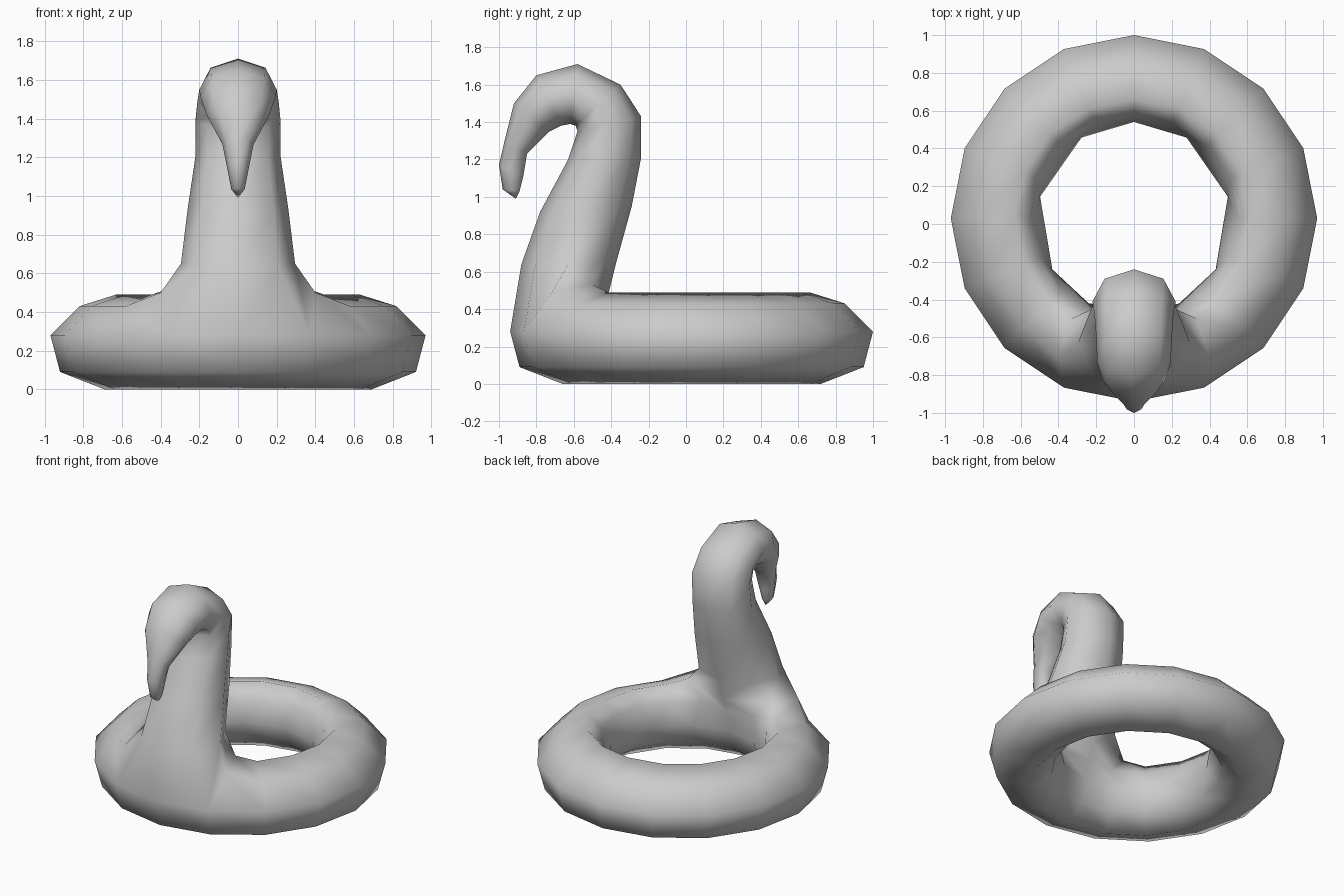
import bpy, bmesh
from math import sin, cos, radians, pi
from mathutils import Vector

cube = bpy.data.objects.get("Cube")
if cube:
    bpy.data.objects.remove(cube, do_unlink=True)

SIDES = 16
FRONT = SIDES // 2
bm = bmesh.new()

# Inflatable ring: cross-section as (radius, height), from the outer rim over the top
section = [(.97, .28), (.82, .43), (.63, .49), (.55, .4),
           (.51, .25), (.56, .1), (.69, 0), (.92, .09)]
# The innermost loop has fewer corners; repeated angles are welded later
inner_angles = [0, 33, 33, 77, 77, 122, 122, 152, 180]


def ring_point(i, j):
    angle = 2 * pi * i / SIDES
    if j == 4:
        a = inner_angles[i] if i <= FRONT else 360 - inner_angles[SIDES - i]
        angle = radians(a)
    r, z = section[j]
    return Vector((r * sin(angle), .03 + r * cos(angle), z))


n = len(section)
ring = [[bm.verts.new(ring_point(i, j)) for j in range(n)] for i in range(SIDES)]

# Raise the ring around the root of the neck
for i, side in ((FRONT - 1, 1), (FRONT + 1, -1)):
    ring[i][1].co = (.4 * side, -.71, .5)
    ring[i][2].co = (.33 * side, -.5, .53)
ring[FRONT][2].co = (0, -.41, .5)
ring[FRONT][3].co = (0, -.45, .4)

# Skin the ring, leaving an opening for the neck
for i in range(SIDES):
    for j in range(n):
        if i in (FRONT - 1, FRONT) and j in (0, 1):
            continue
        a, b = ring[i], ring[(i + 1) % SIDES]
        bm.faces.new((a[j], b[j], b[(j + 1) % n], a[(j + 1) % n]))

# Neck, head and beak: throat point, nape point (y, z), half width
stations = [
    ((-.88, .64), (-.37, .66), .295),
    ((-.78, .92), (-.29, .95), .26),
    ((-.63, 1.2), (-.24, 1.21), .22),
    ((-.58, 1.35), (-.24, 1.43), .22),
    ((-.59, 1.38), (-.35, 1.6), .21),
    ((-.62, 1.39), (-.58, 1.71), .2),
    ((-.67, 1.38), (-.8, 1.65), .195),
    ((-.73, 1.35), (-.92, 1.5), .165),
    ((-.85, 1.23), (-.97, 1.3), .08),
    ((-.87, 1.11), (-1, 1.17), .055),
    ((-.89, 1.03), (-.98, 1.04), .035),
]
left, mid, right = ring[FRONT - 1], ring[FRONT], ring[FRONT + 1]
loop = [mid[0], left[0], left[1], left[2], mid[2], right[2], right[1], right[0]]
for throat, nape, width in stations:
    front, back = Vector((0, *throat)), Vector((0, *nape))
    centre = (front + back) / 2
    new = []
    for k in range(8):
        t = k * pi / 4
        p = centre + (front - centre) * cos(t) + Vector((width * sin(t), 0, 0))
        new.append(bm.verts.new(p))
    for k in range(8):
        m = (k + 1) % 8
        bm.faces.new((loop[k], loop[m], new[m], new[k]))
    loop = new

# Beak tip
tip = bm.verts.new((0, -.91, .99))
for k in range(8):
    bm.faces.new((loop[k], loop[(k + 1) % 8], tip))

bmesh.ops.remove_doubles(bm, verts=bm.verts, dist=.001)
bmesh.ops.recalc_face_normals(bm, faces=bm.faces)
for face in bm.faces:
    face.smooth = True

mesh = bpy.data.meshes.new("bird_swim_ring")
bm.to_mesh(mesh)
bm.free()
swim_ring = bpy.data.objects.new("bird_swim_ring", mesh)
bpy.context.collection.objects.link(swim_ring)

# Plain grey vinyl
vinyl = bpy.data.materials.new("grey_vinyl")
vinyl.use_nodes = True
colour = (.6, .6, .6, 1)
vinyl.diffuse_color = colour
vinyl.node_tree.nodes["Principled BSDF"].inputs["Base Color"].default_value = colour
mesh.materials.append(vinyl)
